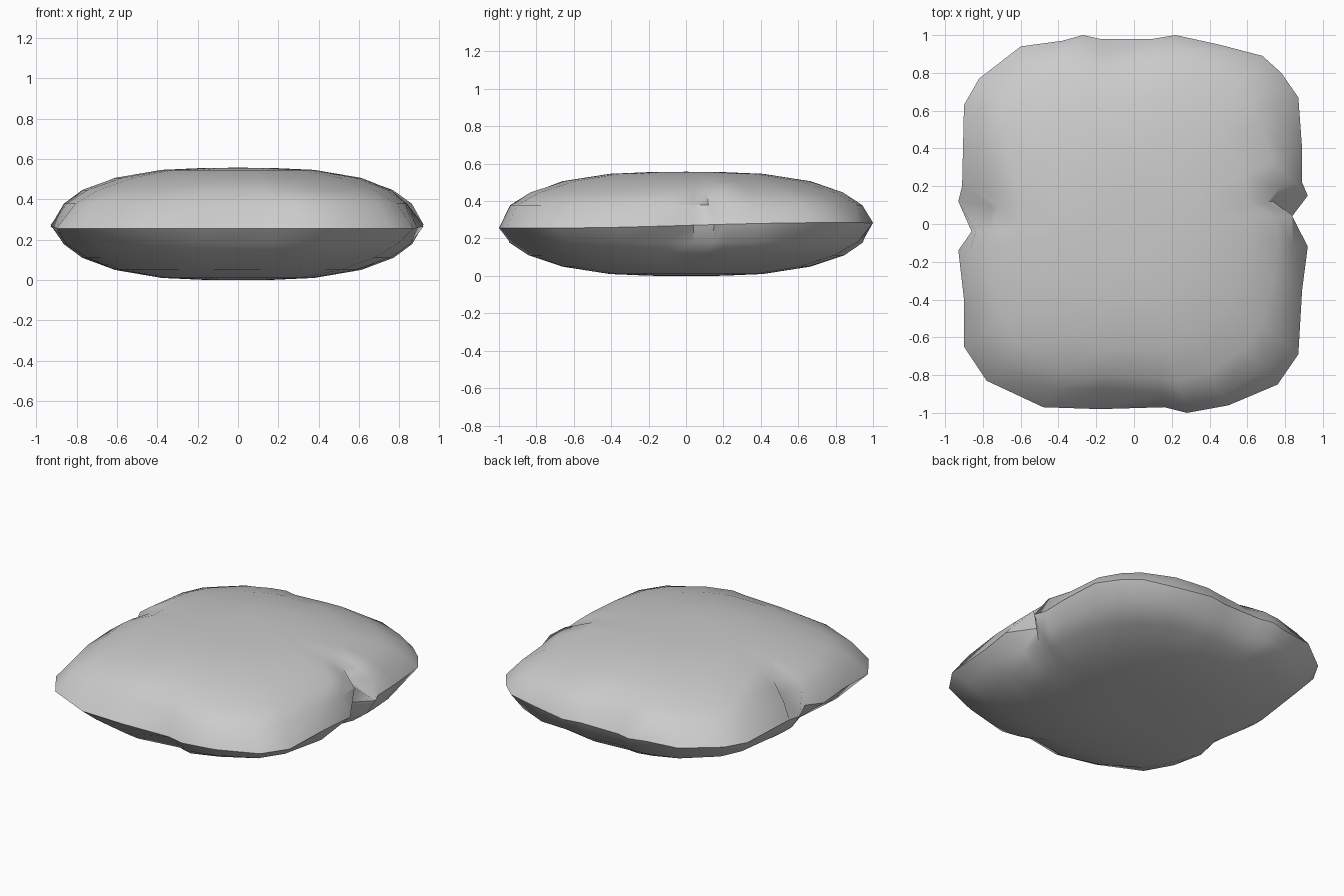
import bpy, bmesh, math
from mathutils import Vector

cube = bpy.data.objects.get("Cube")
if cube:
    bpy.data.objects.remove(cube, do_unlink=True)

fabric = bpy.data.materials.new("grey fabric")
fabric.use_nodes = True
colour = (0.6, 0.6, 0.6, 1)
fabric.diffuse_color = colour
fabric.node_tree.nodes["Principled BSDF"].inputs["Base Color"].default_value = colour

# Seam outline, counter-clockwise: x, y, inward pull of the fold above, below
SEAM = [(.80, .04, .03, .08), (.92, .15, .15, 0), (.89, .22, 0, 0), (.89, .40, .04, 0),
        (.87, .67, 0, 0), (.78, .80, 0, 0), (.68, .89, 0, 0), (.45, .95, 0, 0),
        (.22, 1.0, 0, .02), (.10, .98, .02, 0), (-.18, .98, .05, .03),
        (-.27, 1.0, 0, 0), (-.38, .97, 0, 0), (-.60, .94, 0, 0), (-.82, .77, 0, 0),
        (-.90, .63, 0, 0), (-.91, .20, 0, 0), (-.93, .12, .12, 0),
        (-.86, -.04, .03, .05), (-.93, -.14, 0, .08), (-.90, -.40, 0, 0),
        (-.90, -.65, 0, 0), (-.78, -.83, 0, 0), (-.48, -.97, .04, .03),
        (-.18, -.98, .08, 0), (.16, -.97, .05, .08), (.28, -1.0, 0, 0),
        (.50, -.96, 0, .02), (.76, -.85, 0, 0), (.87, -.69, 0, 0),
        (.89, -.35, .03, 0), (.92, -.12, .03, .08)]
# Ring scale, height above the middle, squareness
RINGS = [(.96, .10, 3.3), (.86, .168, 2.6), (.68, .228, 2.2), (.42, .268, 2), (.2, .277, 2)]
MID = .278


def ring_point(x, y, scale, power):
    """Point in the direction of (x, y) on a rounded rectangle."""
    reach = (abs(x / .90) ** power + abs(y / .985) ** power) ** (-1 / power)
    return Vector((x * reach * scale, y * reach * scale, 0))


bm = bmesh.new()
count = len(SEAM)
seam = [bm.verts.new((x, y, .27 + .015 * math.sin(2 * y))) for x, y, *_ in SEAM]

# Upper and lower padded halves
for side in (1, -1):
    previous = seam
    for level, (scale, height, power) in enumerate(RINGS):
        ring = []
        for x, y, above, below in SEAM:
            p = ring_point(x, y, scale, power)
            if level < 2:
                p *= 1 - (above if side > 0 else below) * (1 - .4 * level)
            p.z = MID + side * height
            ring.append(bm.verts.new(p))
        for i in range(count):
            j = (i + 1) % count
            quad = (previous[i], previous[j], ring[j], ring[i])
            bm.faces.new(quad if side > 0 else quad[::-1])
        previous = ring
    tip = bm.verts.new((0, 0, MID + side * .279))
    for i in range(count):
        tri = (previous[i], previous[(i + 1) % count], tip)
        bm.faces.new(tri if side > 0 else tri[::-1])

# Crisp edge along the seam
for i in range(count):
    bm.edges.get((seam[i], seam[(i + 1) % count])).smooth = False

bmesh.ops.recalc_face_normals(bm, faces=bm.faces)
mesh = bpy.data.meshes.new("pillow")
bm.to_mesh(mesh)
bm.free()
mesh.materials.append(fabric)
pillow = bpy.data.objects.new("pillow", mesh)
bpy.context.collection.objects.link(pillow)

# Soft padding with sharp folds
bpy.context.view_layer.objects.active = pillow
pillow.select_set(True)
bpy.ops.object.shade_smooth_by_angle(angle=math.radians(40), keep_sharp_edges=True)
